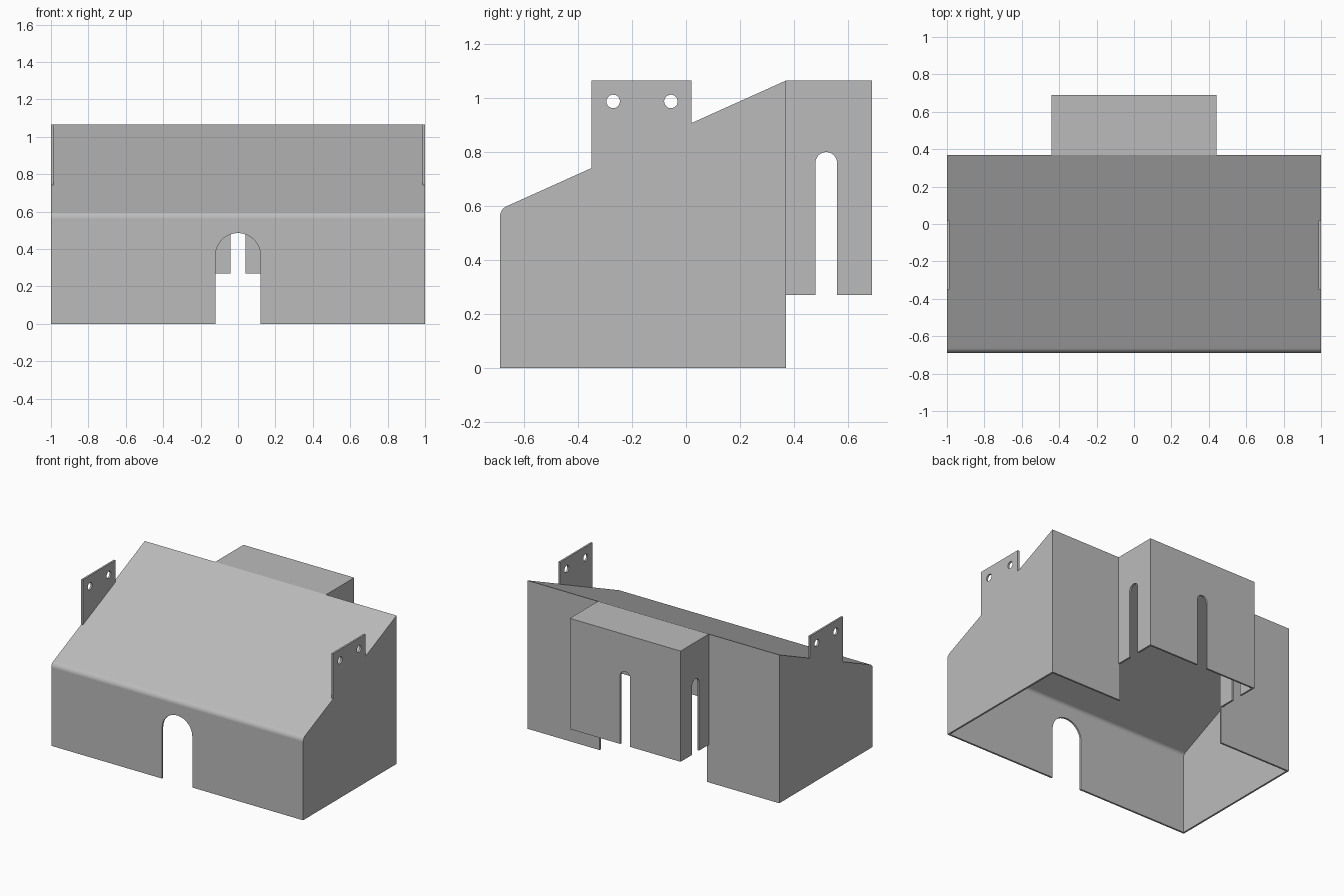
import bpy, bmesh, math

cube = bpy.data.objects.get("Cube")
if cube:
    bpy.data.objects.remove(cube, do_unlink=True)

T = 0.013                      # sheet thickness
FRONT, BACK, REAR = -0.69, 0.37, 0.69
TOP, BOX_BASE, BOX_HALF = 1.065, 0.27, 0.44
BEND_R, BEND_Z = 0.042, 0.561
SLOPE = math.atan(0.45)

metal = bpy.data.materials.new("plain grey metal")
metal.use_nodes = True
GREY = (0.5, 0.5, 0.5, 1)
metal.diffuse_color = GREY
metal.node_tree.nodes["Principled BSDF"].inputs["Base Color"].default_value = GREY


def prism(name, points, axis, lo, hi):
    """Extrude an outline along x (points are y, z) or along y (points are x, z)."""
    place = (lambda p: (lo, p[0], p[1])) if axis == "x" else (lambda p: (p[0], lo, p[1]))
    bm = bmesh.new()
    face = bm.faces.new([bm.verts.new(place(p)) for p in points])
    made = bmesh.ops.extrude_face_region(bm, geom=[face])["geom"]
    shift = (hi - lo, 0, 0) if axis == "x" else (0, hi - lo, 0)
    bmesh.ops.translate(bm, vec=shift, verts=[v for v in made if isinstance(v, bmesh.types.BMVert)])
    bmesh.ops.recalc_face_normals(bm, faces=bm.faces)
    mesh = bpy.data.meshes.new(name)
    bm.to_mesh(mesh)
    bm.free()
    mesh.materials.append(metal)
    obj = bpy.data.objects.new(name, mesh)
    bpy.context.collection.objects.link(obj)
    return obj


def activate(obj):
    bpy.ops.object.select_all(action="DESELECT")
    obj.select_set(True)
    bpy.context.view_layer.objects.active = obj


def cut(obj, cutter):
    mod = obj.modifiers.new("cut", "BOOLEAN")
    mod.operation, mod.solver, mod.object = "DIFFERENCE", "EXACT", cutter
    activate(obj)
    bpy.ops.object.modifier_apply(modifier=mod.name)
    bpy.data.objects.remove(cutter, do_unlink=True)


def finish(obj):
    activate(obj)
    bpy.ops.object.shade_smooth_by_angle(angle=math.radians(30))
    mod = obj.modifiers.new("flat panels", "WEIGHTED_NORMAL")
    mod.keep_sharp = True


def rect(a, b, low, high):
    return [(a, low), (b, low), (b, high), (a, high)]


def arc(c, z, r, start, end, n):
    angles = [math.radians(start + (end - start) * i / n) for i in range(n + 1)]
    return [(c + r * math.cos(a), z + r * math.sin(a)) for a in angles]


def arch(c, half, low, top):
    return [(c - half, low), (c + half, low)] + arc(c, top - half, half, 0, 180, 24)


def hood_profile(d, base):
    """Side outline of the hood, inset by d."""
    bend = arc(FRONT + BEND_R, BEND_Z, BEND_R - d, 180, 90 + math.degrees(SLOPE), 10)
    ridge = TOP - d * math.tan(SLOPE) - d / math.cos(SLOPE)
    return [(FRONT + d, base)] + bend + [(BACK - d, ridge), (BACK - d, base)]


# Main hood: bent sheet open at the bottom, with a rear opening and a front arch
hood = prism("hood", hood_profile(0, 0), "x", -1, 1)
cut(hood, prism("inner", hood_profile(T, -0.1), "x", T - 1, 1 - T))
inside = BOX_HALF - T
cut(hood, prism("opening", rect(-inside, inside, -0.2, TOP - 0.022), "y", BACK - T - 0.004, 0.5))
cut(hood, prism("arch", arch(0, 0.12, -0.2, 0.485), "y", -0.8, -0.6))
finish(hood)

# Rear housing: open below and towards the hood, slotted on three sides
box = prism("rear_housing", rect(-BOX_HALF, BOX_HALF, BOX_BASE, TOP), "y", BACK, REAR)
cut(box, prism("inner", rect(-inside, inside, 0.1, TOP - T), "y", 0.3, REAR - T))
cut(box, prism("rear_slot", arch(0, 0.04, 0.1, 0.80), "y", 0.6, 0.8))
cut(box, prism("side_slots", arch(0.52, 0.04, 0.1, 0.80), "x", -0.6, 0.6))
finish(box)

# Mounting tabs rising from both side walls, two holes each
for name, lo in (("left_tab", 1 - T), ("right_tab", -1)):
    ys = (-0.35, 0.02)
    z0, z1 = (TOP - (BACK - y) * math.tan(SLOPE) for y in ys)
    tab = prism(name, [(ys[0], z0), (ys[1], z1), (ys[1], TOP), (ys[0], TOP)], "x", lo, lo + T)
    for y in (-0.27, -0.056):
        cut(tab, prism("hole", arc(y, 0.988, 0.025, 0, 345, 23), "x", lo - 0.1, lo + 0.1))
    finish(tab)
